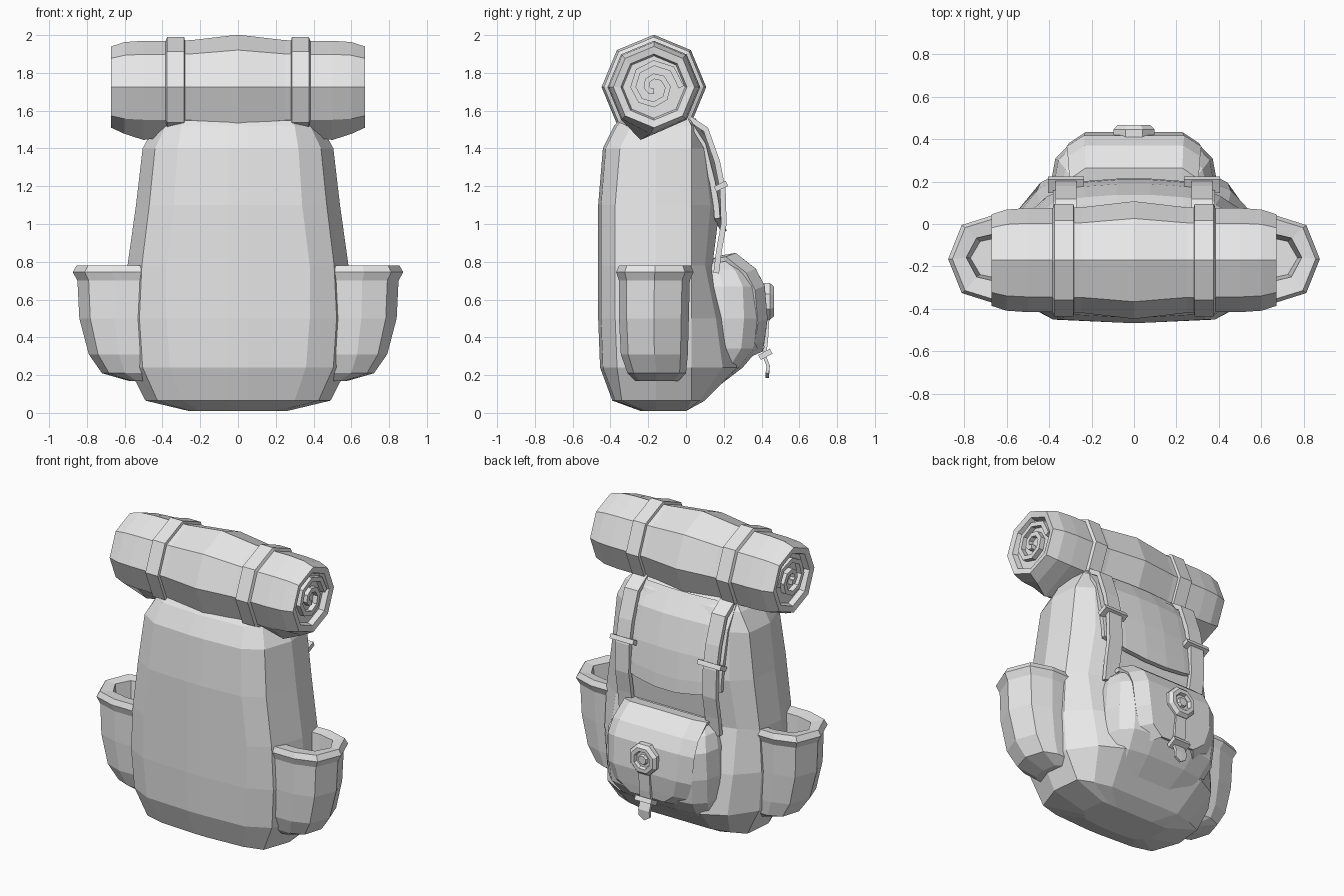
import bpy
import bmesh
from math import sin, cos, pi

cube = bpy.data.objects.get("Cube")
if cube:
    bpy.data.objects.remove(cube)

grey = bpy.data.materials.new("plain_grey")
grey.use_nodes = True
grey.diffuse_color = (0.8, 0.8, 0.8, 1)
grey.node_tree.nodes["Principled BSDF"].inputs["Base Color"].default_value = (0.8, 0.8, 0.8, 1)


def loft(name, rings, closed=True, thick=0):
    """Skin a list of equal rows; closed rows are capped, open rows become a thick sheet."""
    bm = bmesh.new()
    rows = [[bm.verts.new(p) for p in ring] for ring in rings]
    n = len(rows[0])
    for a, b in zip(rows, rows[1:]):
        for i in range(n if closed else n - 1):
            j = (i + 1) % n
            bm.faces.new((a[i], a[j], b[j], b[i]))
    if closed:
        bm.faces.new(rows[0])
        bm.faces.new(rows[-1])
    bmesh.ops.recalc_face_normals(bm, faces=bm.faces)
    mesh = bpy.data.meshes.new(name)
    bm.to_mesh(mesh)
    bm.free()
    mesh.materials.append(grey)
    obj = bpy.data.objects.new(name, mesh)
    bpy.context.collection.objects.link(obj)
    if thick:
        mod = obj.modifiers.new("thickness", "SOLIDIFY")
        mod.thickness = thick
        mod.offset = 0
    return obj


def band(name, path, x, half, thick):
    """Flat strap following a (y, z) path."""
    return loft(name, [[(x - half, y, z), (x + half, y, z)] for y, z in path], False, thick)


def box(name, centre, size, tilt=0):
    bpy.ops.mesh.primitive_cube_add(size=1, location=centre, rotation=(tilt, 0, 0))
    obj = bpy.context.object
    obj.name = name
    obj.scale = size
    obj.data.materials.append(grey)
    return obj


def mirrored(half):
    """Complete a half outline, given from front to back on +x."""
    return half + [(-x, y, z) for x, y, z in reversed(half)]


# Main bag: z, half width, front y, back y, front panel half width
def body_ring(z, w, front, back, panel):
    corner = front + (0.09 if z > 0.2 else 0.05)
    return mirrored([
        (0.05, front, z), (panel, front + 0.015, z), (w * 0.87, corner, z), (w, -0.16, z),
        (w * 0.96, min(0.03, back * 0.6), z), (w * 0.76, back * 0.72, z),
        (w * 0.52, back, z), (0.05, back, z)])


loft("main_bag", [body_ring(*r) for r in [
    (0.01, 0.26, -0.24, 0.0, 0.2), (0.065, 0.49, -0.39, 0.1, 0.3),
    (0.24, 0.58, -0.455, 0.27, 0.36), (0.5, 0.6, -0.465, 0.22, 0.38),
    (0.78, 0.585, -0.465, 0.14, 0.38), (1.1, 0.54, -0.465, 0.18, 0.34),
    (1.4, 0.505, -0.44, 0.13, 0.32), (1.52, 0.44, -0.38, 0.07, 0.3),
    (1.58, 0.38, -0.33, 0.0, 0.26)]])


# Open side pockets: z, outer x, front y, back y; last rings turn inside
OUTLINE = [(0, -1), (0.45, -1), (0.83, -0.78), (1, 0), (0.83, 0.78), (0.45, 1), (0, 1)]
POCKET = [
    (0.17, 0.58, -0.27, -0.04), (0.21, 0.72, -0.31, 0.0), (0.31, 0.79, -0.345, 0.01),
    (0.5, 0.84, -0.355, 0.015), (0.7, 0.85, -0.355, 0.02), (0.745, 0.875, -0.37, 0.04),
    (0.78, 0.855, -0.355, 0.025), (0.77, 0.79, -0.275, -0.04), (0.56, 0.77, -0.26, -0.06)]
for side, label in ((1, "left"), (-1, "right")):
    loft(label + "_side_pocket", [
        [(side * (0.5 + u * (ox - 0.5)), (f + b) / 2 + v * (b - f) / 2, z) for u, v in OUTLINE]
        for z, ox, f, b in POCKET])


# Back pocket: z, half width, back y
def pouch_ring(z, w, back):
    return mirrored([(w * 0.94, 0.05, z), (w, back * 0.5, z), (w * 0.95, back * 0.76, z),
                     (w * 0.78, back * 0.93, z), (w * 0.4, back, z)])


loft("back_pocket", [pouch_ring(*r) for r in [
    (0.14, 0.3, 0.17), (0.24, 0.35, 0.3), (0.34, 0.38, 0.385), (0.5, 0.39, 0.405),
    (0.67, 0.375, 0.395), (0.76, 0.34, 0.34), (0.82, 0.28, 0.25)]])

# Flap of the back pocket, narrowing and rounding towards its lower edge
FLAP = [(0.12, 0.78, 0.3), (0.18, 0.82, 0.3), (0.26, 0.835, 0.3), (0.36, 0.755, 0.305),
        (0.405, 0.67, 0.31), (0.42, 0.5, 0.3), (0.405, 0.39, 0.26), (0.395, 0.33, 0.16)]
loft("back_pocket_flap", [
    [(u * w, y - 0.05 * (abs(u) == 1), z - 0.02 * (abs(u) == 1)) for u in (-1, -0.75, 0, 0.75, 1)]
    for y, z, w in FLAP], False, 0.025)

# Round clasp, strap tail and its loop
loft("clasp", [
    [(r * cos((k + 0.5) * pi / 4), y, 0.59 + r * sin((k + 0.5) * pi / 4)) for k in range(8)]
    for y, r in [(0.41, 0.105), (0.445, 0.105), (0.465, 0.085), (0.465, 0.06),
                 (0.445, 0.052), (0.445, 0.035), (0.46, 0.028)]])
loft("clasp_strap", [[(-w, y, z), (0, y, z - d), (w, y, z)] for y, z, w, d in [
    (0.435, 0.54, 0.04, 0), (0.425, 0.38, 0.04, 0), (0.415, 0.3, 0.04, 0),
    (0.435, 0.25, 0.04, 0), (0.43, 0.21, 0.04, 0.025)]], False, 0.018)
box("clasp_loop", (0, 0.42, 0.31), (0.12, 0.07, 0.03), 0.5)

# Top lid hanging down the back, with a curved lower edge
loft("back_lid", [
    [(0.38 * u, y - 0.035 * u * u, z - drop * (1 - u * u)) for u in (-1, -0.6, -0.2, 0.2, 0.6, 1)]
    for y, z, drop in [(0.04, 1.55, 0), (0.125, 1.42, 0), (0.175, 1.22, 0),
                       (0.195, 1.1, 0.05), (0.2, 1.03, 0.07)]], False, 0.03)


# Bedroll: octagonal slices along x with recessed ends
def roll_ring(x, r, droop=0):
    ring = []
    for k in range(8):
        a = k * pi / 4
        low = droop if k == 6 else 0
        ring.append((x, -0.17 + r * cos(a) - 2 * low, 1.725 + r * sin(a) - low))
    return ring


half_roll = [(0.63, 0.165, 0), (0.665, 0.175, 0), (0.672, 0.215, 0), (0.6, 0.238, 0.01),
             (0.5, 0.245, 0.035), (0.38, 0.245, 0.02), (0.25, 0.248, 0)]
loft("bedroll", [roll_ring(-x, r, d) for x, r, d in half_roll] + [roll_ring(0, 0.277)]
     + [roll_ring(x, r, d) for x, r, d in reversed(half_roll)])

for side, label in ((1, "left"), (-1, "right")):
    # Rolled edge showing at the bedroll end
    coil = []
    for k in range(15):
        r = 0.145 - 0.0088 * k
        y, z = -0.17 + r * cos(k * pi / 4), 1.725 + r * sin(k * pi / 4)
        coil.append([(side * 0.62, y, z), (side * 0.662, y, z)])
    loft(label + "_bedroll_coil", coil, False, 0.03)

    # Strap round the bedroll, continuing down the back to the pocket
    loft(label + "_bedroll_strap", [roll_ring(side * x, r) for x, r in
                                    [(0.28, 0.24), (0.285, 0.265), (0.375, 0.265), (0.385, 0.24)]])
    band(label + "_back_strap", [(0.0, 1.57), (0.105, 1.5), (0.165, 1.33), (0.195, 1.18),
                                 (0.2, 1.0), (0.175, 0.86), (0.16, 0.74)], side * 0.32, 0.05, 0.03)
    box(label + "_strap_buckle", (side * 0.32, 0.185, 1.2), (0.17, 0.07, 0.03), 0.45)
